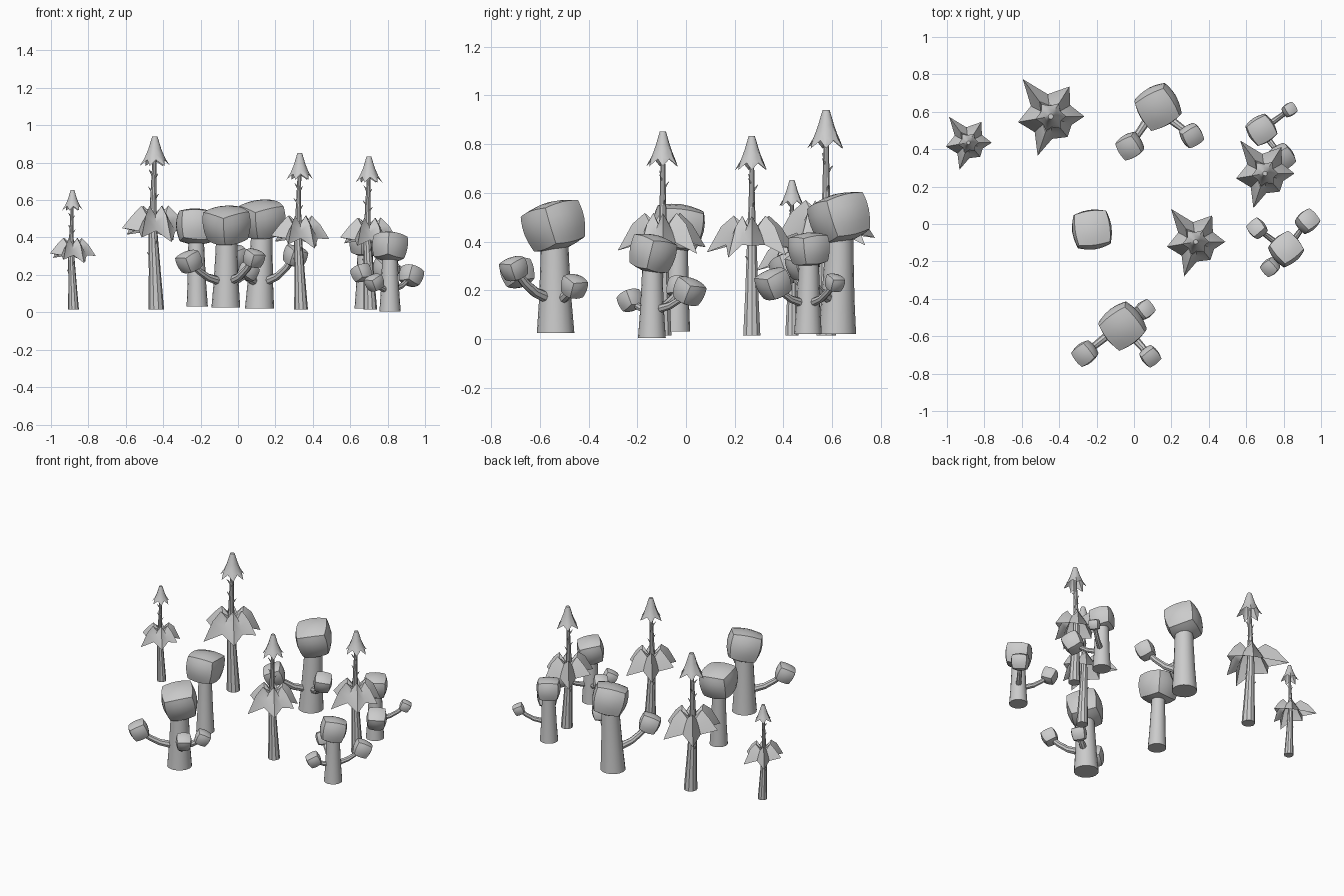
import bpy, bmesh, math
from mathutils import Vector, Matrix

if "Cube" in bpy.data.objects:
    bpy.data.objects.remove(bpy.data.objects["Cube"])


def finish(name, bm, loc=(0, 0, 0), scale=(1, 1, 1)):
    bmesh.ops.recalc_face_normals(bm, faces=bm.faces)
    me = bpy.data.meshes.new(name)
    bm.to_mesh(me)
    bm.free()
    ob = bpy.data.objects.new(name, me)
    ob.location, ob.scale = loc, scale
    bpy.context.collection.objects.link(ob)
    return ob


def bridge(bm, rings, cap_start=False, cap_end=False):
    """Skin a list of equal length point rings."""
    vs = [[bm.verts.new(p) for p in r] for r in rings]
    n = len(vs[0])
    for a, b in zip(vs, vs[1:]):
        for i in range(n):
            j = (i + 1) % n
            bm.faces.new((a[i], a[j], b[j], b[i]))
    if cap_start:
        bm.faces.new(vs[0][::-1])
    if cap_end:
        bm.faces.new(vs[-1])


def tube(bm, path, radii, sides=10):
    pts = [Vector(p) for p in path]
    rings = []
    for i, p in enumerate(pts):
        d = (pts[min(i + 1, len(pts) - 1)] - pts[max(i - 1, 0)]).normalized()
        if d.z > 0.9:
            u = Vector((1, 0, 0))
            if i in (0, len(pts) - 1):
                d = Vector((0, 0, 1))
        else:
            u = Vector((0, 0, 1)).cross(d).normalized()
        v = d.cross(u).normalized()
        u = v.cross(d)
        rings.append([p + radii[i] * (math.cos(t) * u + math.sin(t) * v)
                      for t in (2 * math.pi * k / sides for k in range(sides))])
    bridge(bm, rings, True, True)


# ---- round-topped trees ----
def crown(name, centre, half, height, rot):
    """Soft box: a subdivided cube pulled part way to a sphere."""
    bm = bmesh.new()
    bmesh.ops.create_cube(bm, size=2)
    bmesh.ops.subdivide_edges(bm, edges=bm.edges[:], cuts=5, use_grid_fill=True)
    for v in bm.verts:
        p = v.co.copy()
        for k in range(3):
            p[k] = math.sin(p[k] * math.pi / 4) / math.sin(math.pi / 4)
        q = p.lerp(p.normalized() * 1.06, 0.58)
        w = 0.95 + 0.07 * q.z
        v.co = (q.x * half * w, q.y * half * w, q.z * height)
    bm.transform(rot)
    return finish(name, bm, centre)


def round_tree(base, r, crown_c, half, height, spin, tilt, fork, branches):
    b, c = Vector(base), Vector(crown_c)
    bm = bmesh.new()
    tube(bm, [b, b.lerp(c, 0.3), b.lerp(c, 0.65), c], [r, r * .87, r * .77, r * .7], 16)
    finish("round_tree_trunk", bm)
    rot = Matrix.Rotation(math.radians(tilt[0]), 4, 'X') @ \
        Matrix.Rotation(math.radians(tilt[1]), 4, 'Y') @ \
        Matrix.Rotation(math.radians(spin), 4, 'Z')
    crown("round_tree_crown", c, half, height, rot)
    for x, y, z, size in branches:
        e = Vector((x, y, z))
        s = Vector((b.x, b.y, fork))
        m1, m2 = s.lerp(e, 0.5), s.lerp(e, 0.75)
        m1.z = fork + (z - fork) * 0.28
        m2.z = fork + (z - fork) * 0.58
        bm = bmesh.new()
        t = r * 0.27
        tube(bm, [s, m1, m2, e], [t * 1.25, t, t * .9, t * .85], 8)
        finish("round_tree_branch", bm)
        lean = ((e - s).normalized() + Vector((0, 0, 1.5))).normalized()
        q = Vector((0, 0, 1)).rotation_difference(lean).to_matrix().to_4x4()
        crown("branch_crown", e, size, size * 0.92,
              q @ Matrix.Rotation(math.radians(spin), 4, 'Z'))


round_tree((.115, .62, .02), .078, (.13, .632, .495), .112, .098, 30, (16, -4), .15,
           [(-.02, .42, .29, .066), (.305, .475, .30, .058)])
round_tree((-.065, -.535, .025), .077, (-.06, -.54, .463), .112, .098, 38, (16, -3), .155,
           [(-.26, -.69, .27, .060), (.085, -.705, .288, .050), (.055, -.46, .215, .048)])
round_tree((-.218, -.04, .03), .057, (-.225, -.032, .458), .108, .093, 8, (-8, 2), .15, [])
round_tree((.68, .50, .02), .057, (.68, .505, .367), .076, .068, 32, (5, 4), .14,
           [(.83, .61, .23, .036), (.79, .36, .225, .064)])
round_tree((.813, -.14, .005), .057, (.812, -.138, .35), .083, .076, 40, (-14, 4), .115,
           [(.925, .012, .195, .057), (.66, -.025, .21, .048), (.73, -.228, .158, .045)])


# ---- pines ----
# skirt leaf tips, going round: x, y, z
TIPS = [(-.15, .20, .40), (-.175, -.03, .435), (-.07, -.21, .385),
        (.09, -.11, .36), (.18, 0, .415), (.10, .16, .37)]


def pine(x, y, sxy, sz):
    loc, sc = (x, y, .015), (sxy, sxy, sz)
    # trunk with little spikes
    bm = bmesh.new()
    tube(bm, [(.008, 0, 0), (0, 0, .2), (-.01, 0, .42), (-.008, 0, .6), (0, 0, .85)],
         [.042, .032, .024, .016, .010], 10)
    for z, a, r in [(.28, 160, .025), (.34, 300, .022), (.59, 20, .014), (.63, 190, .013),
                    (.67, 100, .012), (.70, 330, .012), (.72, 215, .012)]:
        d = Vector((math.cos(math.radians(a)), math.sin(math.radians(a)), 0))
        p = Vector((-.007, 0, z)) + d * r * .6
        tube(bm, [p, p + d * .022 + Vector((0, 0, .028))], [.007, .001], 5)
    finish("pine_trunk", bm, loc, sc)

    # drooping leafy skirt: inner, ridge, shoulder and tip rings
    rings = [[], [], [], []]
    for i, t in enumerate(TIPS):
        t = Vector(t)
        n = Vector(TIPS[(i + 1) % 6])
        m = (t + n) / 2
        for p, ridge in ((t, True), (m, False)):
            h = Vector((p.x, p.y, 0))
            d = h.normalized()
            if ridge:
                rings[0].append(d * .022 + Vector((0, 0, .50)))
                rings[1].append(h * .40 + Vector((0, 0, .555)))
                rings[2].append(h * .68 + Vector((0, 0, .505)))
                rings[3].append(t)
            else:
                k = min(h.length, .12)
                rings[0].append(d * .022 + Vector((0, 0, .49)))
                rings[1].append(d * k * .5 + Vector((0, 0, .505)))
                rings[2].append(d * k * .78 + Vector((0, 0, .465)))
                rings[3].append(d * k + Vector((0, 0, .42)))
    bm = bmesh.new()
    bridge(bm, rings)
    finish("pine_skirt", bm, loc, sc)

    # bell-shaped cap with a jagged rim
    rings = []
    for r, z, jag in [(.014, .925, 0), (.022, .90, 0), (.034, .86, .06),
                      (.050, .82, .14), (.070, .783, .22)]:
        ring = []
        for i in range(12):
            t = Vector(TIPS[i // 2])
            if i % 2:
                t = (t.normalized() + Vector(TIPS[(i // 2 + 1) % 6]).normalized()) / 2
            a = math.atan2(t.y, t.x)
            s = -1 if i % 2 else 1
            k = r * (1 + jag * s * .8)
            ring.append((k * math.cos(a), k * math.sin(a), z - s * jag * .075))
        rings.append(ring)
    bm = bmesh.new()
    bridge(bm, rings, True)
    finish("pine_cap", bm, loc, sc)


pine(-.445, .575, 1.0, 1.0)
pine(-.885, .435, .69, .69)
pine(.33, -.095, .88, .905)
pine(.70, .27, .88, .885)

bpy.ops.object.select_all(action='SELECT')
bpy.context.view_layer.objects.active = bpy.context.scene.objects[0]
bpy.ops.object.shade_smooth_by_angle(angle=math.radians(35))
